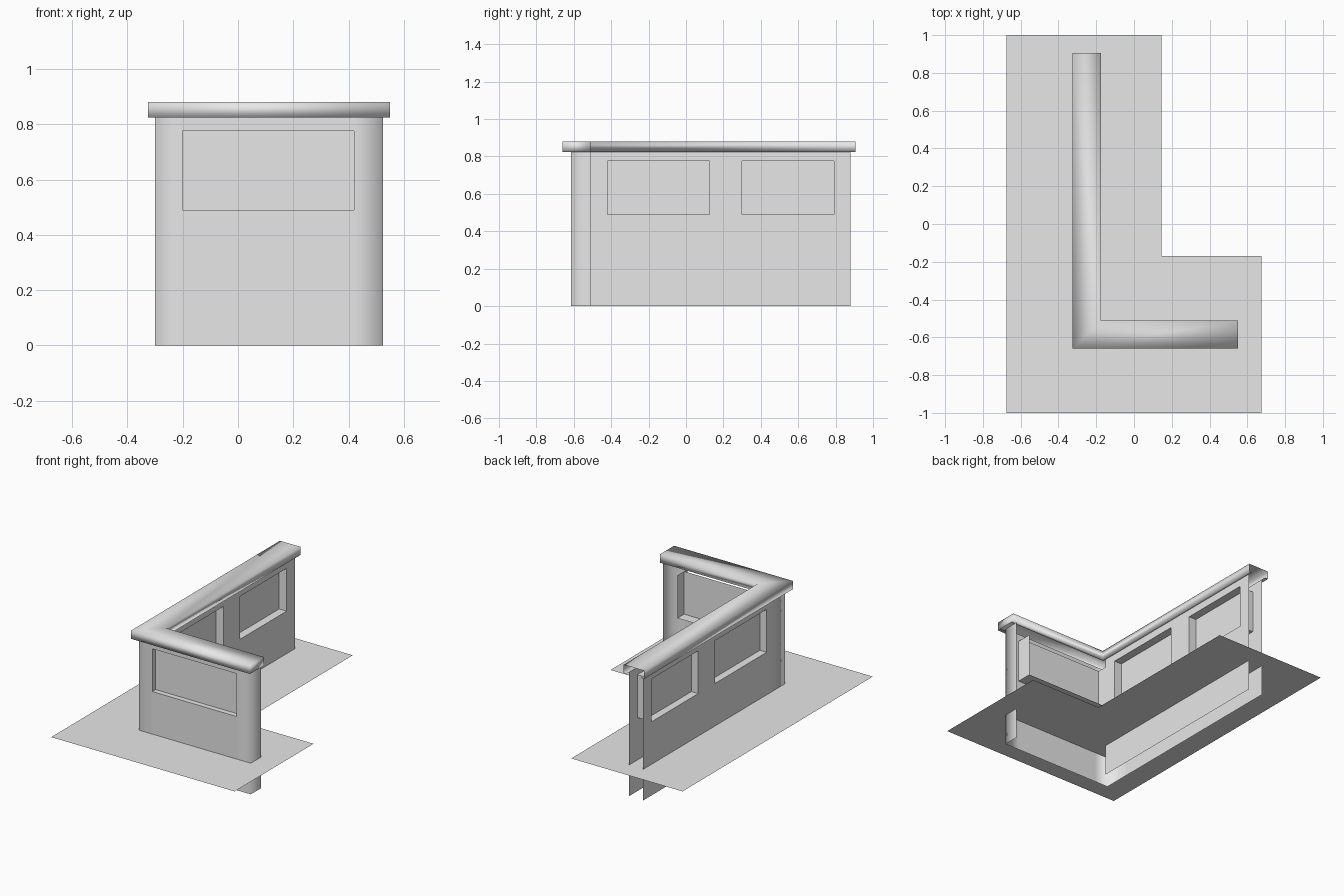
import bpy, bmesh

if "Cube" in bpy.data.objects:
    bpy.data.objects.remove(bpy.data.objects["Cube"])

grey = bpy.data.materials.new("plain_grey")
grey.diffuse_color = (0.8, 0.8, 0.8, 1)
grey.use_nodes = True
grey.node_tree.nodes["Principled BSDF"].inputs["Base Color"].default_value = grey.diffuse_color

SILL, HEAD, TOP = 0.49, 0.775, 0.825      # window and wall heights
LEFT_X, INNER_X = -0.30, -0.195           # two skins of the long wall
FRONT_Y, BACK_Y = -0.615, -0.51           # outer face and depth of the short wall
FAR_Y, END_X = 0.88, 0.525                # wall ends
SIDE_WINDOWS = [(-0.42, 0.125), (0.30, 0.79)]
FRONT_WINDOW = (-0.20, 0.42)
GROUND_Z = 0.207


def make(name, faces, smooth=False):
    """Object from a list of faces given by corner points; shared points are welded."""
    bm = bmesh.new()
    for f in faces:
        bm.faces.new([bm.verts.new(p) for p in f])
    bmesh.ops.remove_doubles(bm, verts=bm.verts, dist=1e-5)
    for f in bm.faces:
        f.smooth = smooth
    me = bpy.data.meshes.new(name)
    bm.to_mesh(me)
    bm.free()
    me.materials.append(grey)
    ob = bpy.data.objects.new(name, me)
    bpy.context.collection.objects.link(ob)
    return ob


def sheet(place, breaks, holes):
    """Upright wall skin in cells, leaving out the window cells."""
    zs = [0, SILL, HEAD, TOP]
    faces = []
    for a, b in zip(breaks, breaks[1:]):
        for i in range(3):
            if i == 1 and (a, b) in holes:
                continue
            faces.append([place(a, zs[i]), place(b, zs[i]),
                          place(b, zs[i + 1]), place(a, zs[i + 1])])
    return faces


def on_x(x):
    return lambda u, z: (x, u, z)


def on_y(y):
    return lambda u, z: (u, y, z)


# Outer wall skin: long side, short front and closed end
(a, b), (c, d) = SIDE_WINDOWS
side_breaks = [FRONT_Y, a, b, c, d, FAR_Y]
outer = [f[::-1] for f in sheet(on_x(LEFT_X), side_breaks, SIDE_WINDOWS)]
outer += sheet(on_y(FRONT_Y), [LEFT_X, *FRONT_WINDOW, END_X], [FRONT_WINDOW])
outer += sheet(on_x(END_X), [FRONT_Y, BACK_Y], [])
make("outer_wall", outer, True)

# Inner skin of the long wall
make("inner_wall", sheet(on_x(INNER_X), [BACK_Y, a, b, c, d, FAR_Y], SIDE_WINDOWS))


def window(name, place, near, far, pane, u0, u1, head):
    """Jambs, sill and a recessed pane; place(depth)(u, z) gives a point."""
    p, q = place(near), place(far)
    loop = [(u0, HEAD), (u0, SILL), (u1, SILL), (u1, HEAD)]
    if head:
        loop.append(loop[0])
    make(name + "_reveal", [[p(*s), q(*s), q(*t), p(*t)] for s, t in zip(loop, loop[1:])])
    m = place(pane)
    make(name + "_pane", [[m(u0, SILL), m(u1, SILL), m(u1, HEAD), m(u0, HEAD)]])


for i, (u0, u1) in enumerate(SIDE_WINDOWS):
    window(f"side_window_{i + 1}", on_x, LEFT_X, INNER_X, -0.25, u0, u1, True)
window("front_window", on_y, FRONT_Y, BACK_Y, -0.58, *FRONT_WINDOW, False)

# Hollow cap: channel profile with small lips swept around the corner
profile = [(0.025, TOP), (0, TOP), (0, 0.88), (0.15, 0.88), (0.15, TOP), (0.13, TOP)]
rails = [[(-0.325 + t, 0.905, z), (-0.325 + t, -0.66 + t, z), (0.55, -0.66 + t, z)]
         for t, z in profile]
cap = [[r[k], r[k + 1], s[k + 1], s[k]]
       for r, s in zip(rails, rails[1:]) for k in range(2)]
cap.append([rails[i][2] for i in (1, 4, 3, 2)][::1])
make("wall_cap", cap, True)

# Ground sheet cutting through the walls
outline = [(-0.675, -1), (0.675, -1), (0.675, -0.17), (0.145, -0.17), (0.145, 1), (-0.675, 1)]
make("ground_sheet", [[(x, y, GROUND_Z) for x, y in outline]])
